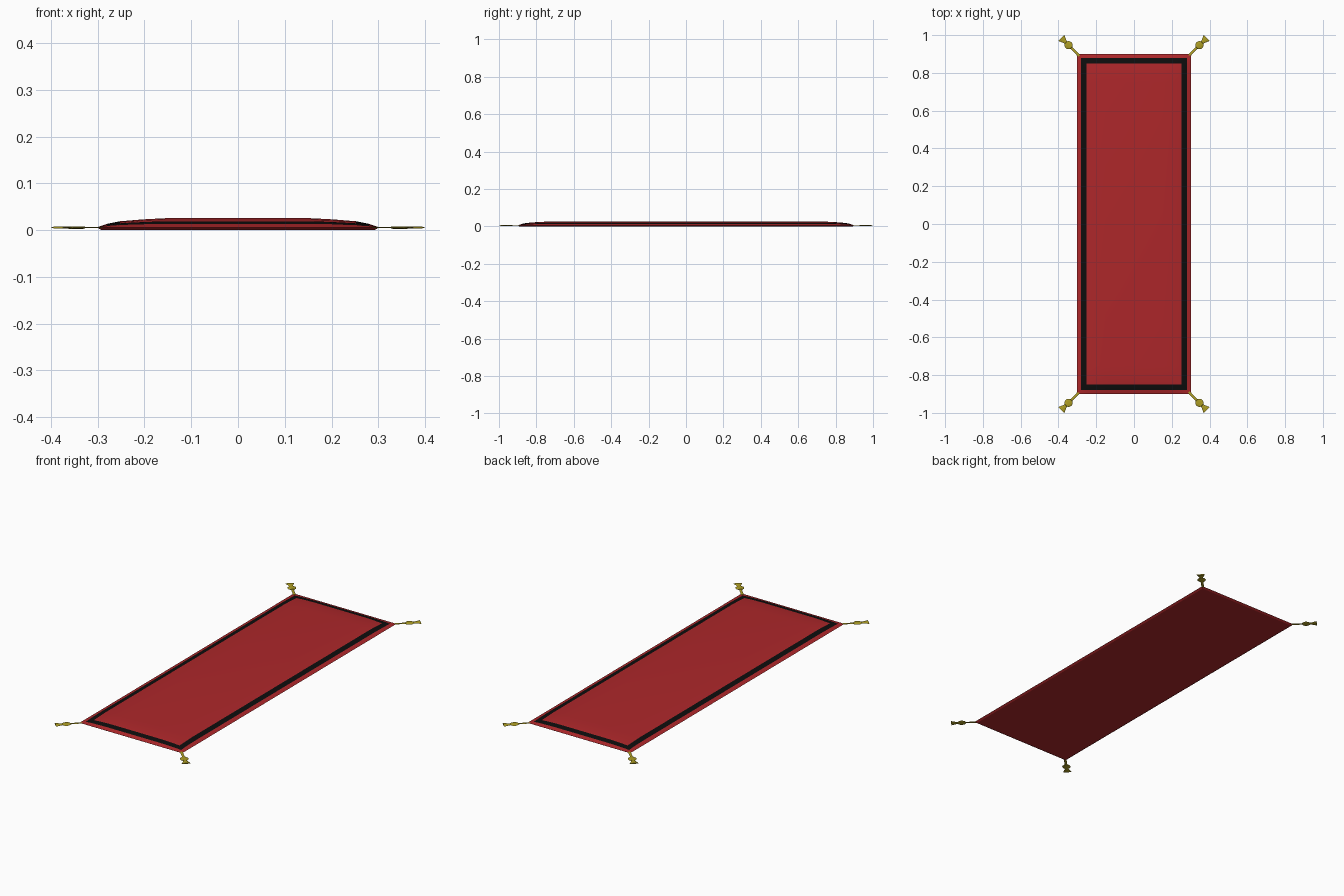
import bpy, bmesh, math
from mathutils import Matrix, Vector

if "Cube" in bpy.data.objects:
    bpy.data.objects.remove(bpy.data.objects["Cube"])


def material(name, rgb):
    m = bpy.data.materials.new(name)
    m.diffuse_color = (*rgb, 1)
    m.use_nodes = True
    m.node_tree.nodes["Principled BSDF"].inputs["Base Color"].default_value = m.diffuse_color
    return m


RED = material("red_cloth", (0.42, 0.02, 0.023))
BLACK = material("black_band", (0.004, 0.004, 0.004))
GOLD = material("gold_thread", (0.42, 0.34, 0.018))


def finish(bm, name, mats, angle):
    bmesh.ops.recalc_face_normals(bm, faces=bm.faces[:])
    me = bpy.data.meshes.new(name)
    bm.to_mesh(me)
    bm.free()
    ob = bpy.data.objects.new(name, me)
    bpy.context.collection.objects.link(ob)
    for m in mats:
        me.materials.append(m)
    bpy.ops.object.select_all(action='DESELECT')
    ob.select_set(True)
    bpy.context.view_layer.objects.active = ob
    bpy.ops.object.shade_smooth_by_angle(angle=math.radians(angle))
    return ob


# Rug: gently crowned grid; the second ring of cells is the black band
HX, HY, RIM, CROWN = 0.302, 0.9, 0.006, 0.0195
INSET = [0, 0.022, 0.05, 0.1, 0.15]
RISE = [0, 0.38, 0.66, 0.87, 1]


def axis(half):
    left = [(-half + d, r) for d, r in zip(INSET, RISE)]
    return left + [(0, 1)] + [(-p, r) for p, r in reversed(left)]


xs, ys = axis(HX), axis(HY)
bm = bmesh.new()
grid = [[bm.verts.new((x, y, RIM + CROWN * fx * fy)) for y, fy in ys] for x, fx in xs]
n = len(xs) - 1
for i in range(n):
    for j in range(n):
        f = bm.faces.new((grid[i][j], grid[i + 1][j], grid[i + 1][j + 1], grid[i][j + 1]))
        f.material_index = int(min(i, j, n - 1 - i, n - 1 - j) == 1)
# Bevelled underside rim and flat base
rim = [e for e in bm.edges if e.is_boundary]
new = bmesh.ops.extrude_edge_only(bm, edges=rim)["geom"]
for v in (g for g in new if isinstance(g, bmesh.types.BMVert)):
    v.co = (v.co.x * (HX - 0.01) / HX, v.co.y * (HY - 0.01) / HY, 0)
bmesh.ops.holes_fill(bm, edges=[e for e in bm.edges if e.is_boundary], sides=0)
for f in bm.faces:
    if f.calc_center_median().z < RIM:
        f.material_index = 0
finish(bm, "rug", [RED, BLACK], 30)

# Tassels: flattened turned cord, bead and flared end at each corner
CORD = [(0, 0.007), (0.105, 0.006)]
BEAD = [(0.08 - 0.022 * math.cos(a), 0.022 * math.sin(a))
        for a in (math.pi * k / 6 for k in range(7))]
FLARE = [(0.095, 0.006), (0.110, 0.012), (0.134, 0.022)]


def lathe(bm, profile, thick, sides=10):
    rings = []
    for t, r in profile:
        r = max(r, 0.0008)
        rings.append([bm.verts.new((t, r * math.cos(2 * math.pi * k / sides),
                                    thick * min(1, r / 0.006) * math.sin(2 * math.pi * k / sides)))
                      for k in range(sides)])
    for a, b in zip(rings, rings[1:]):
        for k in range(sides):
            q = (k + 1) % sides
            bm.faces.new((a[k], a[q], b[q], b[k]))
    bm.faces.new(rings[0])
    bm.faces.new(rings[-1])


for sx in (-1, 1):
    for sy in (-1, 1):
        bm = bmesh.new()
        lathe(bm, CORD, 0.0015)
        lathe(bm, BEAD, 0.0028)
        lathe(bm, FLARE, 0.0022)
        place = Matrix.Translation(Vector((sx * 0.29, sy * 0.89, 0.0055)))
        turn = Matrix.Rotation(math.atan2(sy, sx), 4, 'Z')
        bm.transform(place @ turn)
        name = "tassel_%s_%s" % ("back" if sy > 0 else "front", "right" if sx > 0 else "left")
        finish(bm, name, [GOLD], 30)
